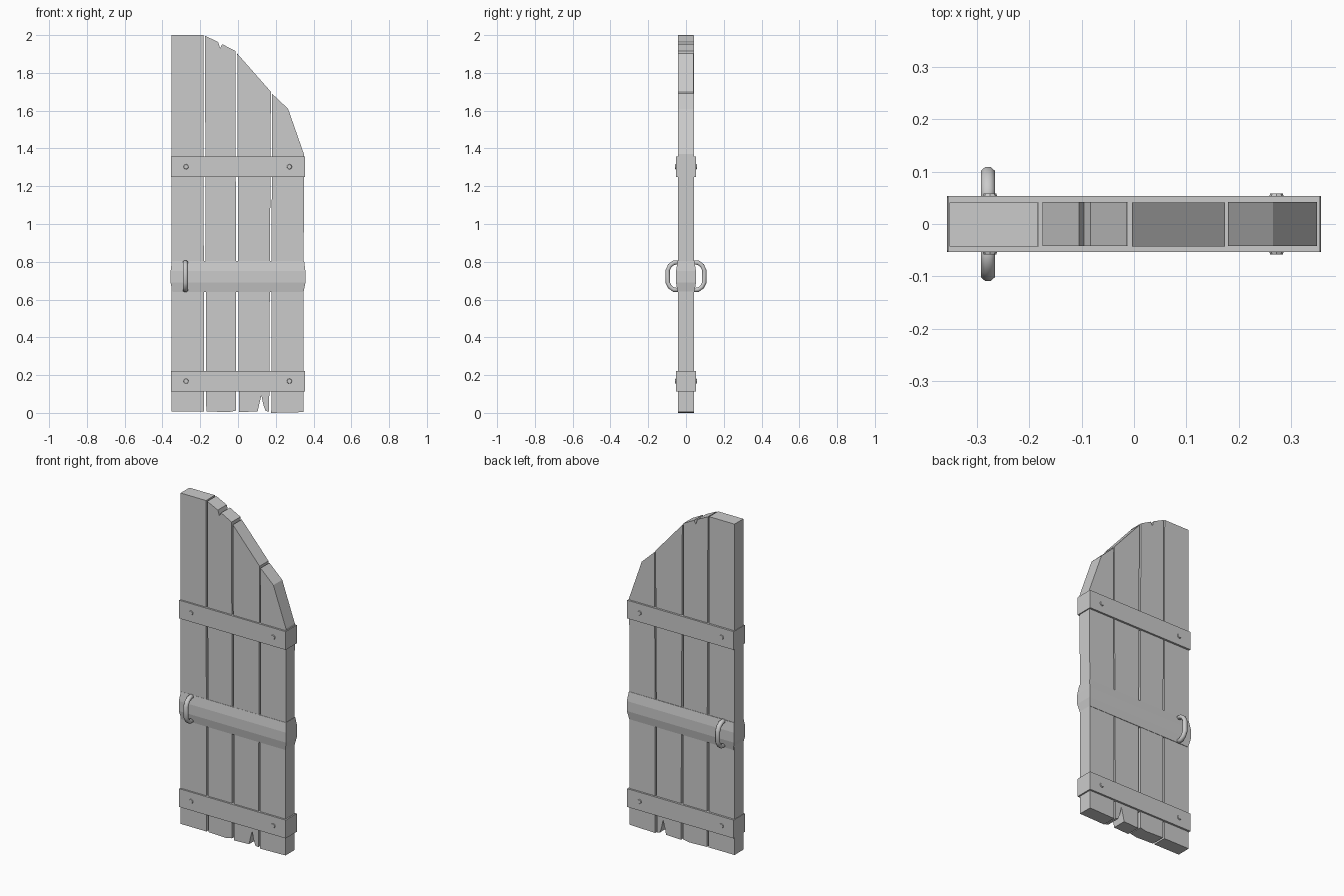
import bpy, bmesh, math
from mathutils import Vector

cube = bpy.data.objects.get("Cube")
if cube:
    bpy.data.objects.remove(cube, do_unlink=True)

grey = bpy.data.materials.new("plain grey")
grey.use_nodes = True
colour = (0.6, 0.6, 0.6, 1)
grey.diffuse_color = colour
grey.node_tree.nodes["Principled BSDF"].inputs["Base Color"].default_value = colour


def finish(name, bm, smooth=False):
    bmesh.ops.recalc_face_normals(bm, faces=bm.faces)
    mesh = bpy.data.meshes.new(name)
    bm.to_mesh(mesh)
    bm.free()
    mesh.materials.append(grey)
    obj = bpy.data.objects.new(name, mesh)
    bpy.context.collection.objects.link(obj)
    if smooth:
        for poly in mesh.polygons:
            poly.use_smooth = True
    return obj


def prism(name, outline, axis, low, high):
    """Extrude a closed outline along x (outline in y, z) or y (outline in x, z)."""
    bm = bmesh.new()
    def place(a, b):
        return (low, a, b) if axis == "x" else (a, low, b)
    face = bm.faces.new([bm.verts.new(place(a, b)) for a, b in outline])
    moved = bmesh.ops.extrude_face_region(bm, geom=[face])["geom"]
    step = Vector((high - low, 0, 0)) if axis == "x" else Vector((0, high - low, 0))
    bmesh.ops.translate(bm, vec=step, verts=[v for v in moved if isinstance(v, bmesh.types.BMVert)])
    return finish(name, bm)


# Planks, with worn ends and split notches
planks = {
    "outer_plank": [(-.352, .008), (-.18, .008), (-.183, 2), (-.352, 2)],
    "split_top_plank": [(-.168, .008), (-.05, .004), (-.01, .012), (-.013, 1.915), (-.083, 1.952),
                        (-.095, 1.93), (-.105, 1.963), (-.175, 1.997)],
    "split_bottom_plank": [(.005, .004), (.104, .008), (.112, .045), (.124, .092), (.135, .04),
                           (.146, .01), (.165, .006), (.174, 1.7), (-.004, 1.902)],
    "curved_plank": [(.176, 0), (.346, .004), (.349, 1.37), (.265, 1.61), (.18, 1.69)],
}
for i, (name, outline) in enumerate(planks.items()):
    shift = .001 * (i % 2)
    prism(name, outline, "y", -.043 + shift, .041 + shift)

# Cross straps wrapping the planks
for name, z in (("lower_strap", .168), ("upper_strap", 1.303)):
    prism(name, [(-.053, z - .055), (.053, z - .055), (.053, z + .055), (-.053, z + .055)],
          "x", -.355, .355)

# Middle strap, bevelled towards the planks above and below
bm = bmesh.new()
rings = []
for z, x, y in ((.64, .347, .044), (.69, .357, .053), (.75, .357, .053), (.805, .35, .044)):
    rings.append([bm.verts.new((sx * x, sy * y, z))
                  for sx, sy in ((-1, -1), (1, -1), (1, 1), (-1, 1))])
for a, b in zip(rings, rings[1:]):
    for i in range(4):
        j = (i + 1) % 4
        bm.faces.new((a[i], a[j], b[j], b[i]))
bm.faces.new(rings[0])
bm.faces.new(rings[-1])
finish("middle_strap", bm)

# Bolt heads on both sides of the two plain straps
for side, label in ((-1, "front"), (1, "back")):
    for x in (-.275, .272):
        for z in (.168, 1.303):
            bm = bmesh.new()
            bmesh.ops.create_cone(bm, cap_ends=True, segments=8, radius1=.017, radius2=.012, depth=.014)
            for v in bm.verts:
                v.co = Vector((x + v.co.x, side * (.051 + v.co.z), z + v.co.y))
            finish(f"{label}_bolt", bm)

# Pull handles: a round tube swept along a rounded loop on each side
path = [(.03, .797), (.065, .795), (.085, .78), (.097, .755),
        (.097, .69), (.085, .667), (.065, .652), (.03, .65)]
for side, label in ((-1, "front"), (1, "back")):
    bm = bmesh.new()
    rings = []
    for i, (y, z) in enumerate(path):
        before, after = path[max(i - 1, 0)], path[min(i + 1, len(path) - 1)]
        tangent = Vector((0, after[0] - before[0], after[1] - before[1])).normalized()
        across = tangent.cross(Vector((1, 0, 0)))
        ring = []
        for k in range(8):
            t = math.tau * (k + .5) / 8
            p = Vector((-.279, y, z)) + .0145 * math.cos(t) * Vector((1, 0, 0)) + .0125 * math.sin(t) * across
            p.y *= side
            ring.append(bm.verts.new(p))
        rings.append(ring)
    for a, b in zip(rings, rings[1:]):
        for k in range(8):
            j = (k + 1) % 8
            bm.faces.new((a[k], a[j], b[j], b[k]))
    bm.faces.new(rings[0])
    bm.faces.new(rings[-1])
    finish(f"{label}_handle", bm, smooth=True)
